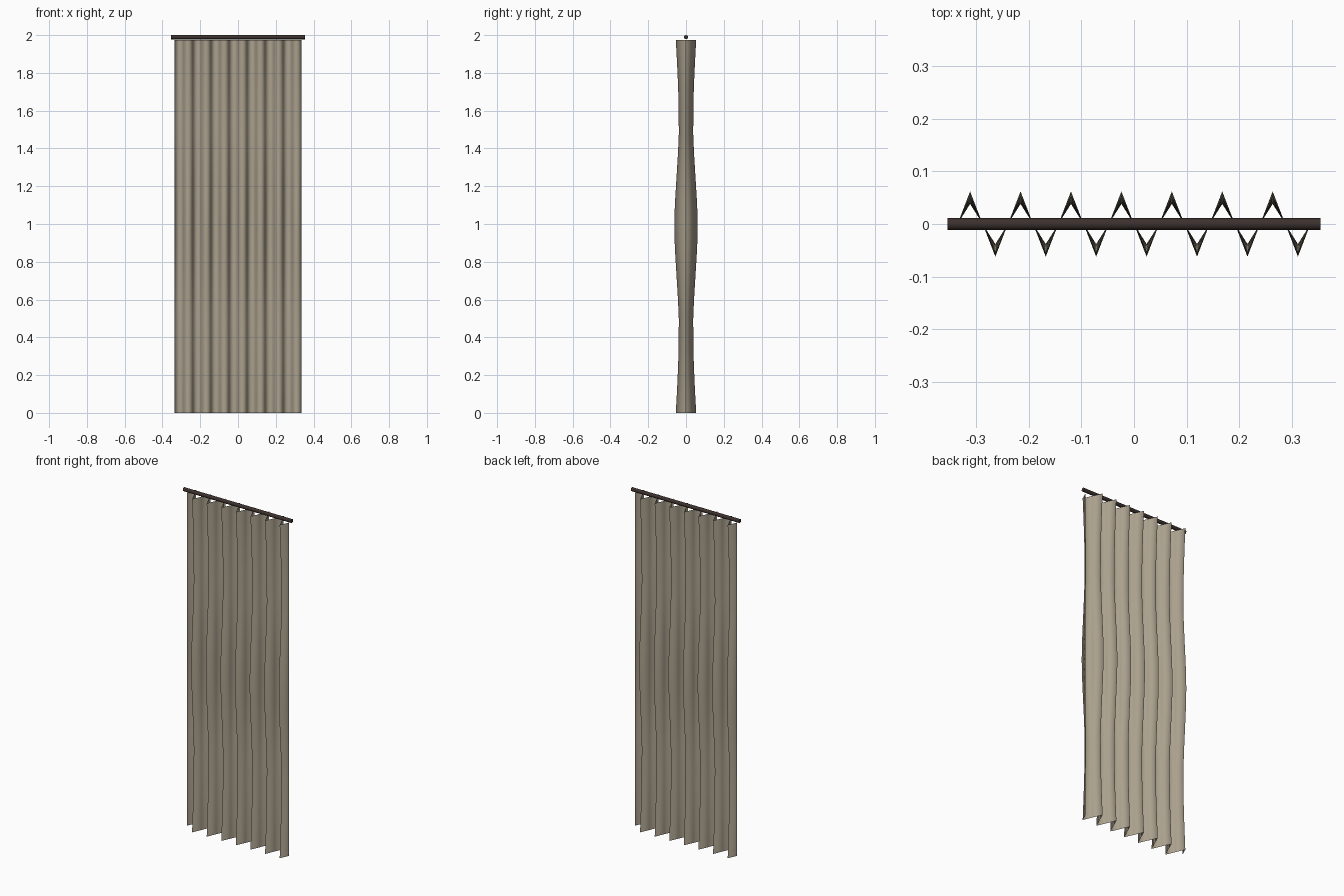
import bpy, bmesh, math

if "Cube" in bpy.data.objects:
    bpy.data.objects.remove(bpy.data.objects["Cube"])


def material(name, rgb):
    m = bpy.data.materials.new(name)
    m.diffuse_color = (*rgb, 1.0)
    m.use_nodes = True
    m.node_tree.nodes["Principled BSDF"].inputs["Base Color"].default_value = m.diffuse_color
    return m


fabric = material("beige_fabric", (0.40, 0.35, 0.265))
dark_wood = material("dark_wood", (0.045, 0.030, 0.026))

# Pleat depth by height, mirrored about mid height (z = 1)
DEPTH = [(0.0, 0.054), (0.15, 0.046), (0.3, 0.040), (0.5, 0.038),
         (0.6, 0.042), (0.75, 0.051), (0.9, 0.060), (1.0, 0.062)]


def pleat_depth(z):
    h = min(z, 1.975 - z) / 0.9875
    for (h0, d0), (h1, d1) in zip(DEPTH, DEPTH[1:]):
        if h <= h1:
            return d0 + (d1 - d0) * (h - h0) / (h1 - h0)
    return DEPTH[-1][1]


# Curtain: one sheet with seven sharp pleats
PLEATS, ROWS, WIDTH, HEIGHT = 7, 32, 0.67, 1.975
cols = PLEATS * 4
bm = bmesh.new()
grid = []
for r in range(ROWS + 1):
    z = HEIGHT * r / ROWS
    grid.append([bm.verts.new((WIDTH * (c / cols - 0.5),
                               pleat_depth(z) * math.sin(c * math.pi / 2), z))
                 for c in range(cols + 1)])
for low, high in zip(grid, grid[1:]):
    for c in range(cols):
        face = bm.faces.new((low[c], low[c + 1], high[c + 1], high[c]))
        face.smooth = True
mesh = bpy.data.meshes.new("curtain")
bm.to_mesh(mesh)
bm.free()
mesh.materials.append(fabric)
bpy.context.collection.objects.link(bpy.data.objects.new("curtain", mesh))

# Rod
bpy.ops.mesh.primitive_cylinder_add(vertices=16, radius=0.011, depth=0.708,
                                    location=(0, 0, 1.989),
                                    rotation=(0, math.pi / 2, 0))
rod = bpy.context.object
rod.name = "curtain_rod"
rod.data.materials.append(dark_wood)
bpy.ops.object.shade_smooth_by_angle()
